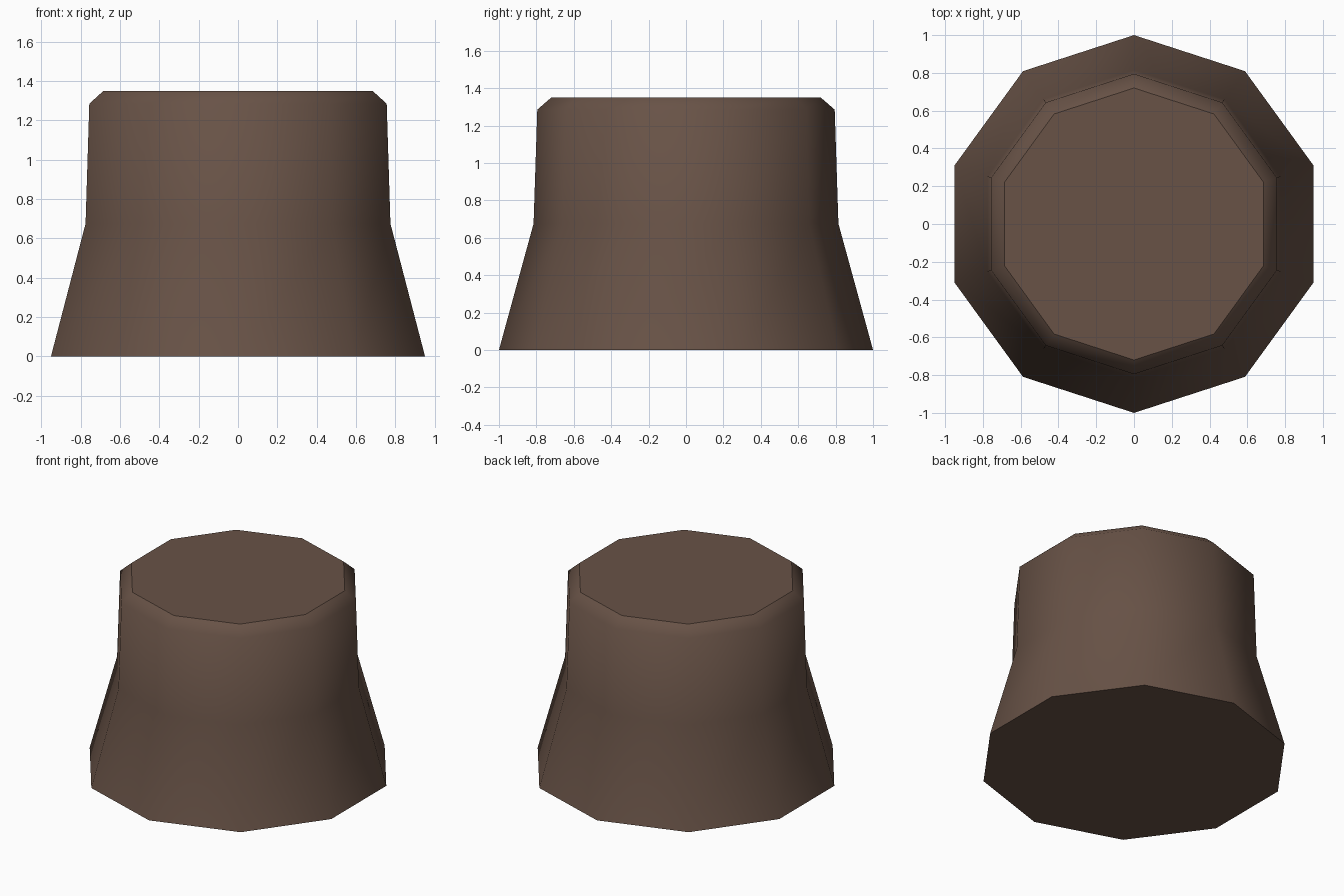
import bpy, bmesh, math

if "Cube" in bpy.data.objects:
    bpy.data.objects.remove(bpy.data.objects["Cube"])

SIDES = 10
# Profile as (radius, height), from the flared foot to the bevelled top
PROFILE = [(1.0, 0.0), (0.815, 0.675), (0.795, 1.285), (0.72, 1.35)]

brown = bpy.data.materials.new("dark brown")
brown.diffuse_color = (0.138, 0.085, 0.062, 1)
brown.use_nodes = True
brown.node_tree.nodes["Principled BSDF"].inputs["Base Color"].default_value = brown.diffuse_color

# Flared ten-sided body: rings joined by smooth side faces
bm = bmesh.new()
rings = []
for r, z in PROFILE:
    angles = [math.pi / 2 + 2 * math.pi * i / SIDES for i in range(SIDES)]
    rings.append([bm.verts.new((r * math.cos(a), r * math.sin(a), z)) for a in angles])
for low, high in zip(rings, rings[1:]):
    for i in range(SIDES):
        j = (i + 1) % SIDES
        bm.faces.new((low[i], low[j], high[j], high[i])).smooth = True

# Flat caps with sharp borders
for cap in (bm.faces.new(rings[0][::-1]), bm.faces.new(rings[-1])):
    cap.smooth = False
    for edge in cap.edges:
        edge.smooth = False

mesh = bpy.data.meshes.new("flared_body")
bm.to_mesh(mesh)
bm.free()
mesh.materials.append(brown)
body = bpy.data.objects.new("flared_body", mesh)
bpy.context.collection.objects.link(body)
